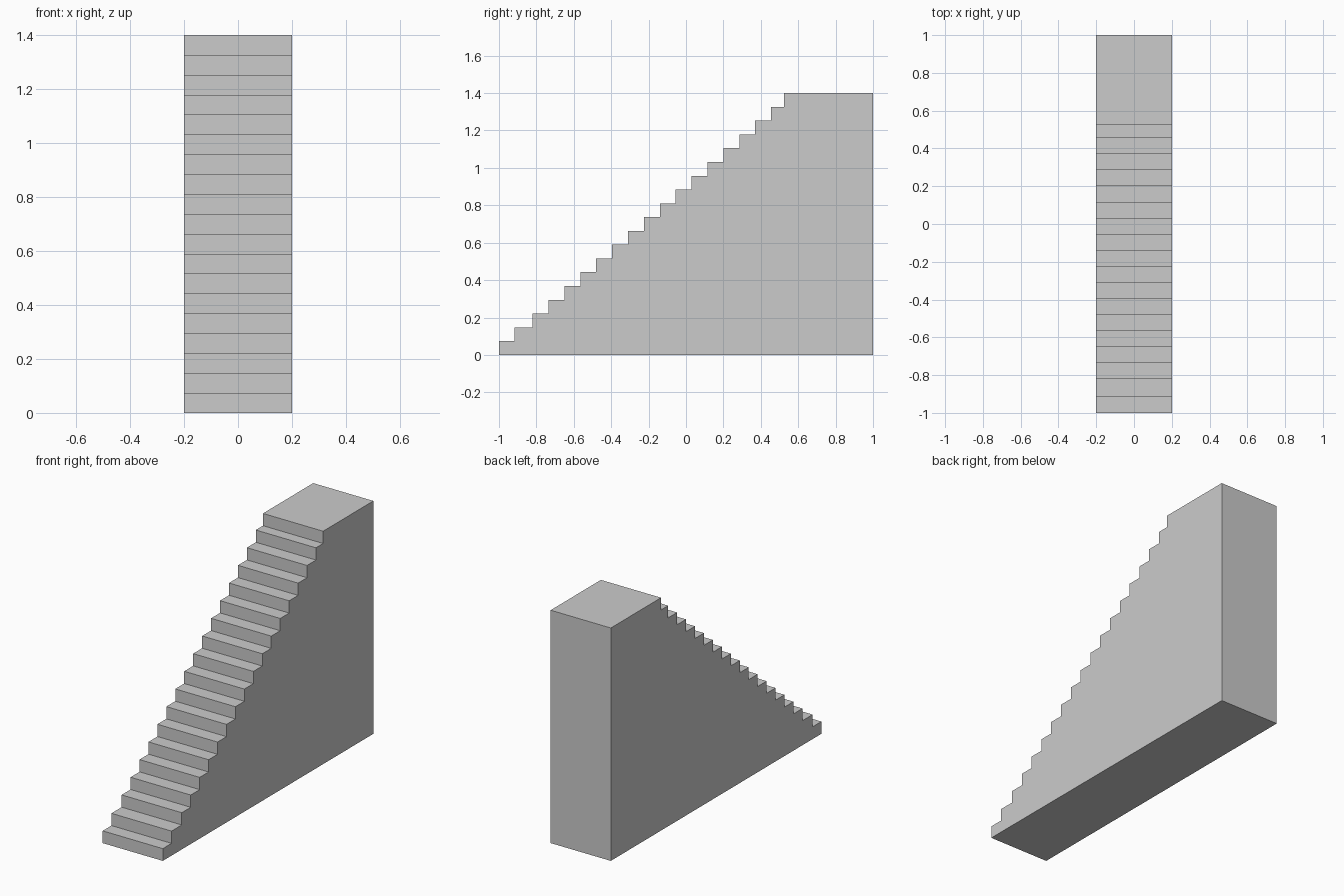
import bpy
import bmesh

if "Cube" in bpy.data.objects:
    bpy.data.objects.remove(bpy.data.objects["Cube"])

HALF_WIDTH = 0.2
HEIGHT = 1.4
STEPS = 19
RISE = HEIGHT / STEPS

# Riser positions: evenly spaced treads, slightly adjusted at both ends
risers = [-1.0, -0.917] + [-0.82 + 0.085 * i for i in range(16)] + [0.523]

# Stepped side profile, ending in the top landing and the back wall
profile = []
for i, y in enumerate(risers):
    profile += [(y, i * RISE), (y, (i + 1) * RISE)]
profile += [(1.0, HEIGHT), (1.0, 0.0)]

# Solid staircase: profile extruded across the width
bm = bmesh.new()
side = bm.faces.new([bm.verts.new((-HALF_WIDTH, y, z)) for y, z in profile])
extruded = bmesh.ops.extrude_face_region(bm, geom=[side], use_keep_orig=True)
verts = [v for v in extruded["geom"] if isinstance(v, bmesh.types.BMVert)]
bmesh.ops.translate(bm, verts=verts, vec=(2 * HALF_WIDTH, 0, 0))
bmesh.ops.recalc_face_normals(bm, faces=bm.faces)

mesh = bpy.data.meshes.new("staircase")
bm.to_mesh(mesh)
bm.free()
staircase = bpy.data.objects.new("staircase", mesh)
bpy.context.collection.objects.link(staircase)
